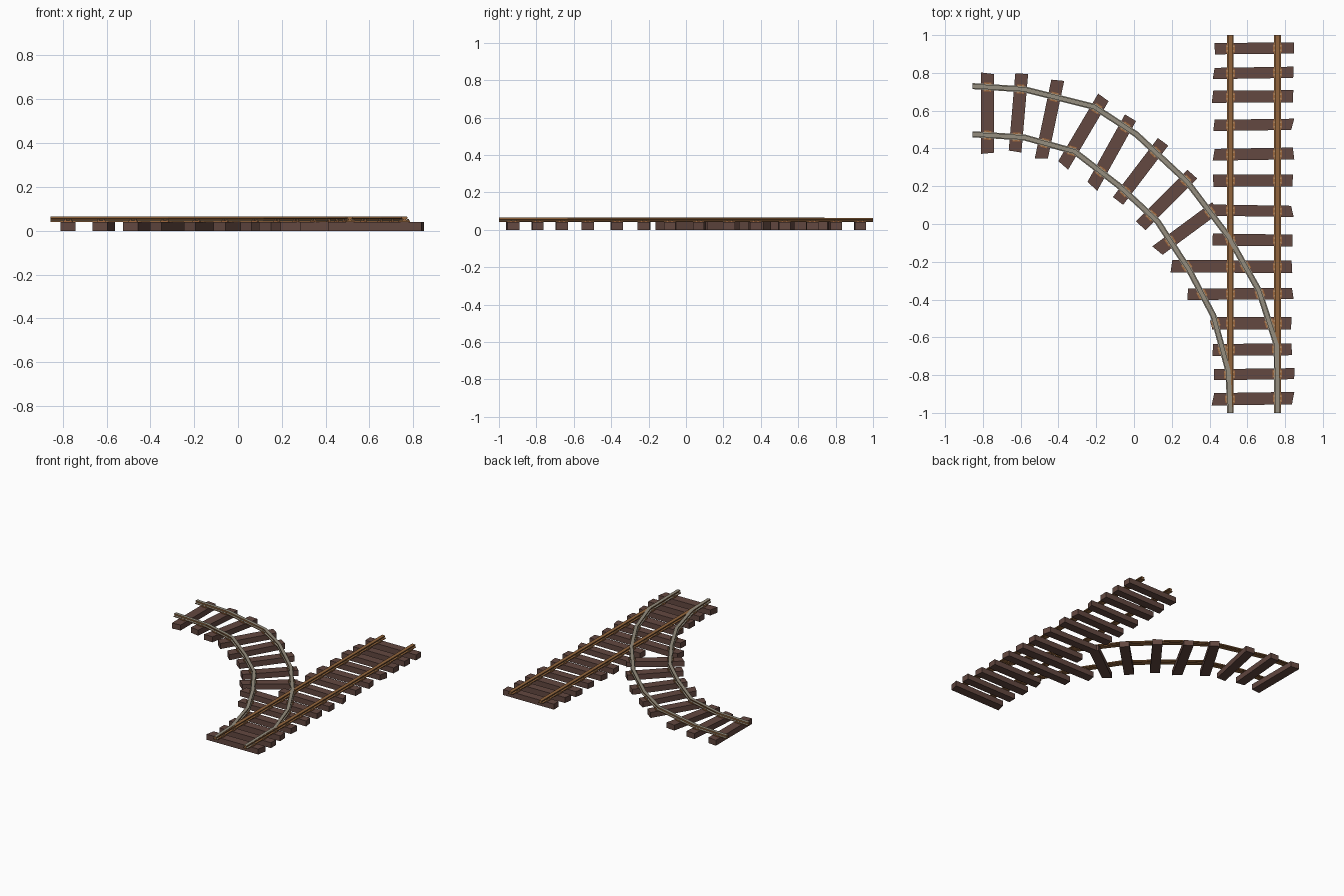
import bpy, bmesh, math, random
from mathutils import Vector
from mathutils.geometry import intersect_line_line_2d

random.seed(4)
if "Cube" in bpy.data.objects:
    bpy.data.objects.remove(bpy.data.objects["Cube"])


def material(name, rgb):
    mat = bpy.data.materials.new(name)
    mat.use_nodes = True
    mat.diffuse_color = (*rgb, 1)
    mat.node_tree.nodes["Principled BSDF"].inputs["Base Color"].default_value = (*rgb, 1)
    return mat


WOOD = material("dark brown wood", (0.125, 0.065, 0.052))
RUST = material("rusty iron", (0.29, 0.13, 0.045))
STEEL = material("worn steel", (0.30, 0.27, 0.21))
PLATE = material("orange rust", (0.35, 0.135, 0.045))
BOLT = material("pale rust", (0.40, 0.24, 0.13))


def finish(bm, name, *mats):
    bmesh.ops.recalc_face_normals(bm, faces=bm.faces[:])
    mesh = bpy.data.meshes.new(name)
    bm.to_mesh(mesh)
    bm.free()
    for mat in mats:
        mesh.materials.append(mat)
    obj = bpy.data.objects.new(name, mesh)
    bpy.context.collection.objects.link(obj)
    return obj


def prism(bm, outline, z0, z1):
    """Extrude a flat outline upwards."""
    face = bm.faces.new([bm.verts.new((p[0], p[1], z0)) for p in outline])
    top = bmesh.ops.extrude_face_region(bm, geom=[face])["geom"]
    for v in top:
        if isinstance(v, bmesh.types.BMVert):
            v.co.z = z1


def oriented(centre, along, corners):
    side = Vector((-along.y, along.x))
    return [centre + along * a + side * b for a, b in corners]


def rail(name, path, half, top, steel_top):
    """Sweep an I-shaped rail section along a path with mitred corners."""
    base = 0.041
    h = top - base
    right = [(half, base), (half, base + h * .25), (half * .35, base + h * .38),
             (half * .35, base + h * .58), (half * .72, base + h * .66), (half * .72, top)]
    section = right + [(-x, z) for x, z in reversed(right)]
    bm = bmesh.new()
    rings = []
    for i, p in enumerate(path):
        d0 = (p - path[max(i - 1, 0)]).normalized()
        d1 = (path[min(i + 1, len(path) - 1)] - p).normalized()
        d = (d0 + d1).normalized()
        n = Vector((d.y, -d.x)) / max(d.dot(d1 if d1.length else d0), .5)
        rings.append([bm.verts.new((p.x + n.x * x, p.y + n.y * x, z)) for x, z in section])
    count = len(section)
    for a, b in zip(rings, rings[1:]):
        for k in range(count):
            m = (k + 1) % count
            bm.faces.new((a[k], a[m], b[m], b[k]))
    bm.faces.new(rings[0])
    bm.faces.new(rings[-1])
    bmesh.ops.recalc_face_normals(bm, faces=bm.faces[:])
    # Running surface and upper flange are worn bright on the curve
    for f in bm.faces:
        f.material_index = int(steel_top and f.normal.z > .3)
    finish(bm, name, RUST, STEEL)


# Rails
straight = [[Vector((x, -1)), Vector((x, 1))] for x in (.51, .76)]
outer = [(-.855, .73), (-.58, .713), (-.21, .62), (.013, .474), (.28, .225),
         (.50, -.066), (.66, -.35), (.755, -.64), (.76, -1)]
inner = [(-.855, .475), (-.58, .458), (-.315, .384), (-.077, .20), (.125, .013),
         (.29, -.24), (.42, -.485), (.50, -.78), (.51, -1)]
curved = [[Vector(p) for p in path] for path in (inner, outer)]
for side, path in zip(("left_side", "right_side"), straight):
    rail("straight_rail_" + side, path, .018, .0625, False)
for side, path in zip(("inner", "outer"), curved):
    rail("curved_rail_" + side, path, .016, .0645, True)

# Sleepers as centre lines: straight track, then the branch
sleepers = []
for y in (.93, .80, .675, .525, .37, .23, .07, -.085, -.225, -.37, -.525, -.665, -.795, -.925):
    start = {-.225: .20, -.37: .285}.get(y, .42)
    tilt = random.uniform(-.004, .004)
    sleepers.append(("straight_sleeper", Vector((start, y + tilt)), Vector((.84, y - tilt))))
branch = [((-.775, .80), (-.775, .38)), ((-.595, .79), (-.63, .38)),
          ((-.405, .755), (-.49, .35)), ((-.165, .665), (-.375, .31)),
          ((-.02, .56), (-.22, .20)), ((.15, .43), (-.09, .115)),
          ((.31, .265), (.03, -.015)), ((.43, .085), (.125, -.14))]
sleepers += [("branch_sleeper", Vector(a), Vector(b)) for a, b in branch]

plates, bolts = bmesh.new(), bmesh.new()


def fasten(centre, along):
    """A tie plate with four bolts beside the rail."""
    along = along.normalized()
    a, b = .020, .024
    prism(plates, oriented(centre, along, [(-a, -b), (a, -b), (a, b), (-a, b)]), .039, .046)
    for sx in (-1, 1):
        for sy in (-1, 1):
            hexagon = [(sx * .012 + .005 * math.cos(t * math.pi / 3),
                        sy * .017 + .005 * math.sin(t * math.pi / 3)) for t in range(6)]
            prism(bolts, oriented(centre, along, hexagon), .043, .053)


for i, (name, a, b) in enumerate(sleepers):
    bm = bmesh.new()
    d = (b - a).normalized()
    half = (b - a).length / 2
    w = random.uniform(.029, .033) if name == "straight_sleeper" else .034
    corners = [(sx * half + random.uniform(-.01, .01), sy * w)
               for sx, sy in ((-1, -1), (1, -1), (1, 1), (-1, 1))]
    prism(bm, oriented((a + b) / 2, d, corners), 0, .041)
    finish(bm, f"{name}_{i + 1}", WOOD)
    # Fastenings wherever a rail crosses this sleeper
    for path in straight + curved:
        for p, q in zip(path, path[1:]):
            hit = intersect_line_line_2d(a, b, p, q)
            if hit:
                fasten(Vector(hit), q - p)

finish(plates, "tie_plates", PLATE)
finish(bolts, "plate_bolts", BOLT)
